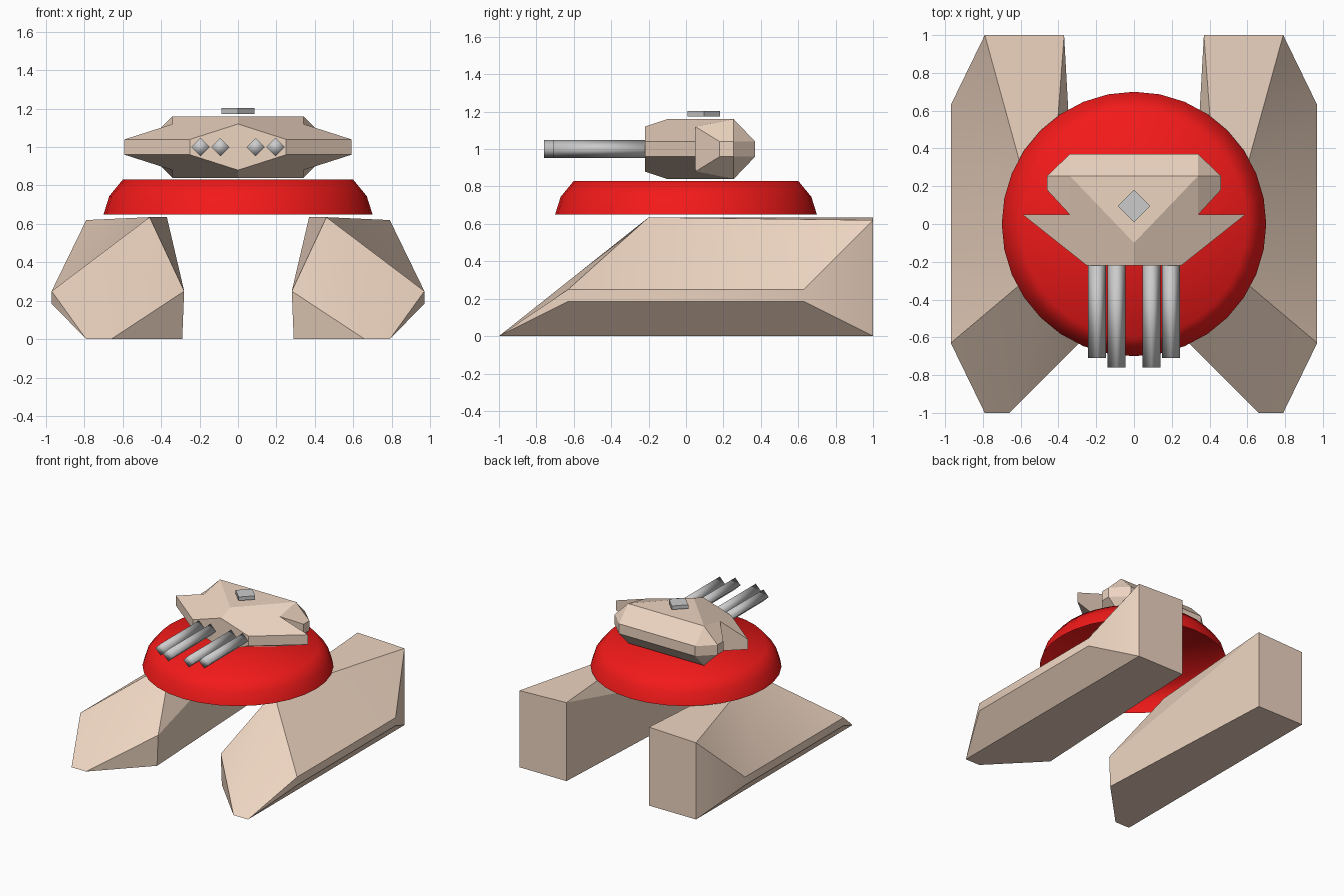
import bpy, bmesh
from math import radians, pi, cos, sin

if "Cube" in bpy.data.objects:
    bpy.data.objects.remove(bpy.data.objects["Cube"])


def material(name, rgb):
    m = bpy.data.materials.new(name)
    m.diffuse_color = (*rgb, 1)
    m.use_nodes = True
    m.node_tree.nodes["Principled BSDF"].inputs["Base Color"].default_value = m.diffuse_color
    return m


tan = material("tan", (0.85, 0.66, 0.53))
red = material("red", (0.9, 0.01, 0.01))


def make(name, verts, faces, mat=None, loc=(0, 0, 0), mirror=None, angle=None):
    """Mesh object from points and faces, optionally mirrored and smoothed."""
    me = bpy.data.meshes.new(name)
    me.from_pydata(verts, [], faces)
    bm = bmesh.new()
    bm.from_mesh(me)
    bmesh.ops.recalc_face_normals(bm, faces=bm.faces)
    bm.to_mesh(me)
    bm.free()
    ob = bpy.data.objects.new(name, me)
    ob.location = loc
    bpy.context.collection.objects.link(ob)
    if mat:
        me.materials.append(mat)
    if angle is not None:
        bpy.ops.object.select_all(action='DESELECT')
        ob.select_set(True)
        bpy.context.view_layer.objects.active = ob
        bpy.ops.object.shade_smooth_by_angle(angle=radians(angle))
    if mirror:
        mod = ob.modifiers.new("mirror", 'MIRROR')
        mod.use_axis = mirror
        mod.merge_threshold = 0.0005
    return ob


# Track pods: faceted wedges, one side mirrored
pod_verts = [
    (.66, -1, 0), (.79, -1, 0), (.79, 1, 0), (.37, 1, 0), (.29, -.62, 0),
    (.28, -.62, .25), (.97, -.63, .185), (.97, .63, .185), (.97, -.63, .25),
    (.97, .63, .25), (.46, -.2, .635), (.79, 1, .62), (.37, 1, .635)]
pod_faces = [
    (0, 1, 2, 3, 4), (1, 2, 7, 6), (6, 7, 9, 8), (8, 9, 10), (9, 11, 10),
    (2, 11, 9, 7), (10, 11, 12), (2, 3, 12, 11), (3, 4, 5, 12), (12, 5, 10),
    (0, 5, 4), (0, 10, 5), (0, 1, 8, 10), (1, 6, 8)]
make("track_pods", pod_verts, pod_faces, tan, mirror=(True, False, False), angle=28)

# Dome: open-bottomed shell of stacked rings
N = 32
profile = [(.70, .65), (.67, .745), (.60, .83)]
dome_verts = [(r * cos(2 * pi * i / N), r * sin(2 * pi * i / N), z)
              for r, z in profile for i in range(N)]
dome_faces = [(k * N + i, k * N + (i + 1) % N, (k + 1) * N + (i + 1) % N, (k + 1) * N + i)
              for k in range(2) for i in range(N)]
dome_faces.append(tuple(range(2 * N, 3 * N)))
make("dome_base", dome_verts, dome_faces, red, angle=80)

# Turret: upper right quarter, mirrored across x and z
h = .04
turret_verts = [
    (0, -.22, .12), (.25, -.22, h), (.59, .05, h), (.34, .05, .12),
    (.46, .18, h), (.46, .255, h), (.34, .37, h), (0, .37, h),
    (0, .255, .16), (.34, .255, .16), (0, -.1, .16),
    (0, -.22, 0), (.25, -.22, 0), (.59, .05, 0), (.34, .05, 0),
    (.46, .18, 0), (.46, .255, 0), (.34, .37, 0), (0, .37, 0)]
turret_faces = [
    (0, 1, 2, 3, 9, 10), (10, 9, 8), (3, 4, 5, 9), (9, 5, 6), (8, 9, 6, 7),
    (0, 11, 12, 1), (1, 12, 13, 2), (2, 13, 14, 3), (3, 14, 15, 4),
    (4, 15, 16, 5), (5, 16, 17, 6), (6, 17, 18, 7)]
make("turret", turret_verts, turret_faces, tan, loc=(0, 0, 1), mirror=(True, False, True))


def diamond_prism(name, radius, depth, loc, rot=(0, 0, 0), smooth=False):
    bpy.ops.mesh.primitive_cylinder_add(vertices=4, radius=radius, depth=depth,
                                        location=loc, rotation=rot)
    ob = bpy.context.object
    ob.name = name
    if smooth:
        bpy.ops.object.shade_smooth()


# Hatch on the turret roof
diamond_prism("hatch", .087, .03, (0, .095, 1.188))

# Four barrels: the inner pair is longer
for side, s in (("left", -1), ("right", 1)):
    for kind, x, tip in (("outer", .195, -.71), ("inner", .092, -.76)):
        diamond_prism(f"{side}_{kind}_barrel", .048, tip * -1 - .2,
                      (s * x, (tip - .2) / 2, 1), (pi / 2, 0, 0), True)
